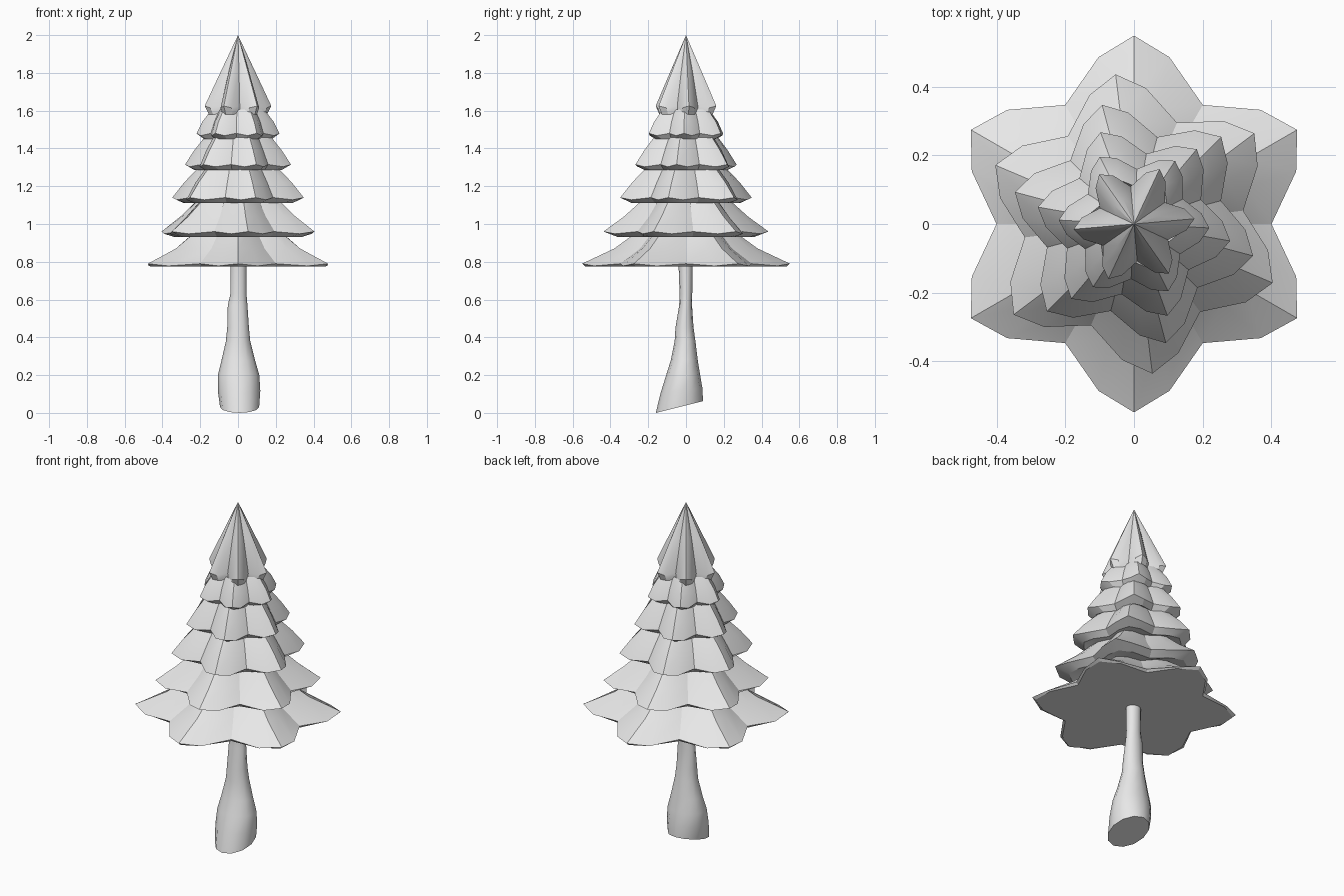
import bpy, bmesh
from math import sin, cos, radians, pi

cube = bpy.data.objects.get("Cube")
if cube:
    bpy.data.objects.remove(cube, do_unlink=True)

grey = bpy.data.materials.new("plain grey")
grey.use_nodes = True
colour = (0.8, 0.8, 0.8, 1)
grey.diffuse_color = colour
grey.node_tree.nodes["Principled BSDF"].inputs["Base Color"].default_value = colour


def loft(name, rings, apex=None, angle=30):
    """Skin a stack of equal rings, capped below and closed by a cap or an apex."""
    bm = bmesh.new()
    loops = [[bm.verts.new(p) for p in ring] for ring in rings]
    n = len(loops[0])
    for low, high in zip(loops, loops[1:]):
        for i in range(n):
            j = (i + 1) % n
            bm.faces.new((low[i], low[j], high[j], high[i]))
    bm.faces.new(loops[0][::-1])
    if apex:
        tip = bm.verts.new(apex)
        for i in range(n):
            bm.faces.new((loops[-1][i], loops[-1][(i + 1) % n], tip))
    else:
        bm.faces.new(loops[-1])
    bmesh.ops.recalc_face_normals(bm, faces=bm.faces[:])
    mesh = bpy.data.meshes.new(name)
    bm.to_mesh(mesh)
    bm.free()
    mesh.materials.append(grey)
    obj = bpy.data.objects.new(name, mesh)
    bpy.context.collection.objects.link(obj)
    bpy.ops.object.select_all(action='DESELECT')
    obj.select_set(True)
    bpy.context.view_layer.objects.active = obj
    bpy.ops.object.shade_smooth_by_angle(angle=radians(angle))
    return obj


def star(z, radius, turn, valley, sag=0.0):
    """Six-pointed ring: tip, shoulder, valley, shoulder for each point."""
    shoulder = 0.35 * valley + 0.65
    pattern = ((0, 1, 0), (12, shoulder, sag), (30, valley, 0), (48, shoulder, sag))
    ring = []
    for k in range(6):
        for offset, scale, drop in pattern:
            a = radians(90 + turn + 60 * k + offset)
            ring.append((radius * scale * cos(a), radius * scale * sin(a), z - drop))
    return ring


# Branch tiers: rim height, rim radius, turn, middle (height, radius), neck (height, radius)
tiers = [
    (0.79, 0.55, 0, 0.87, 0.38, 0.95, 0.27),
    (0.96, 0.44, 7, 1.04, 0.33, 1.125, 0.235),
    (1.14, 0.36, 15, 1.22, 0.295, 1.30, 0.215),
    (1.315, 0.285, 20, 1.39, 0.235, 1.465, 0.175),
    (1.48, 0.22, 27, 1.54, 0.19, 1.605, 0.14),
]
rings = []
for i, (z, r, turn, mid_z, mid_r, neck_z, neck_r) in enumerate(tiers):
    if i == 0:
        rings.append(star(z - 0.015, r * 0.97, turn, 0.73))
    else:
        rings.append(star(z - 0.03, r * 0.82, turn, 0.78))
    rings.append(star(z, r, turn, 0.73, 0.012))
    rings.append(star(mid_z, mid_r, turn, 0.74))
    rings.append(star(neck_z, neck_r, turn, 0.78))

# Fluted crown on top
rings.append(star(1.58, 0.155, 35, 0.68))
rings.append(star(1.625, 0.177, 35, 0.62, 0.01))
rings.append(star(1.81, 0.09, 35, 0.66))
loft("branches", rings, apex=(0, 0, 2), angle=25)

# Trunk: height, lean of the ring, then left, right, front and back edges
sections = [
    (0.04, 0.25, -0.095, 0.112, -0.16, 0.09),
    (0.12, 0.12, -0.107, 0.118, -0.135, 0.087),
    (0.20, 0, -0.107, 0.113, -0.105, 0.075),
    (0.28, 0, -0.087, 0.09, -0.08, 0.062),
    (0.38, 0, -0.064, 0.065, -0.06, 0.05),
    (0.45, 0, -0.057, 0.058, -0.056, 0.04),
    (0.57, 0, -0.054, 0.05, -0.036, 0.032),
    (0.63, 0, -0.04, 0.045, -0.034, 0.033),
    (0.80, 0, -0.04, 0.045, -0.04, 0.036),
]
trunk_rings = []
for z, lean, x0, x1, y0, y1 in sections:
    ring = []
    for k in range(12):
        a = 2 * pi * k / 12
        x = (x0 + x1) / 2 + (x1 - x0) / 2 * cos(a)
        y = (y0 + y1) / 2 + (y1 - y0) / 2 * sin(a)
        ring.append((x, y, z + lean * y))
    trunk_rings.append(ring)
loft("trunk", trunk_rings, angle=40)
